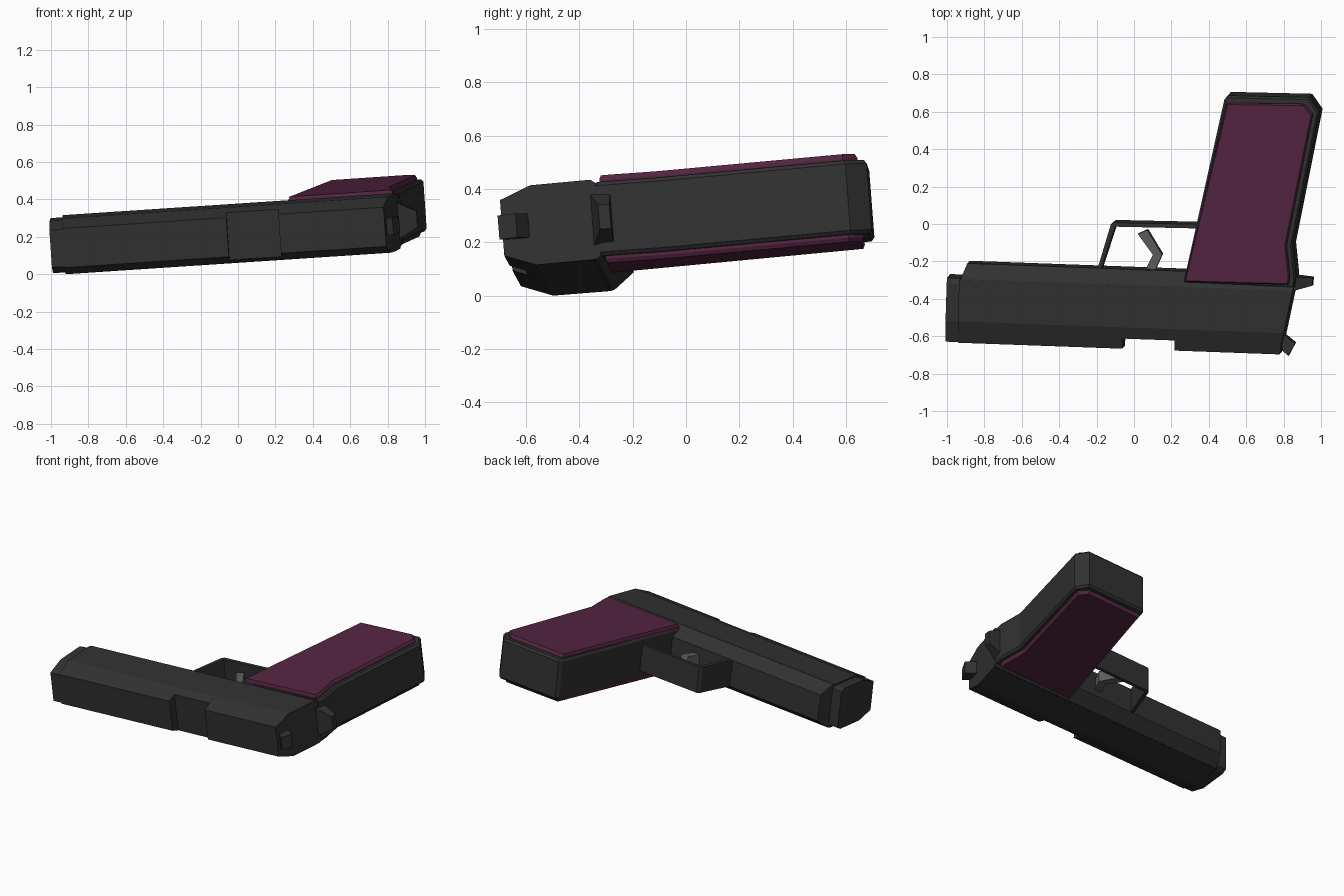
import bpy, bmesh
from mathutils import Matrix, Vector

if "Cube" in bpy.data.objects:
    bpy.data.objects.remove(bpy.data.objects["Cube"])

# Tilted frame: U runs along the barrel, V down the grip, W across the thickness
W = Vector((-0.069, -0.078, 1)).normalized()
U = Vector((1, -0.031, 0))
U = (U - W * U.dot(W)).normalized()
V = W.cross(U)
FRAME = Matrix((U, V, W)).transposed().to_4x4()


def material(name, r, g, b):
    m = bpy.data.materials.new(name)
    m.diffuse_color = (r, g, b, 1)
    m.use_nodes = True
    m.node_tree.nodes["Principled BSDF"].inputs["Base Color"].default_value = m.diffuse_color
    return m


BLACK = material("dark gunmetal", 0.031, 0.031, 0.031)
PURPLE = material("plum grip", 0.088, 0.018, 0.052)
GREY = material("trigger grey", 0.11, 0.11, 0.11)
parts = []


def from_top(x, y, w):
    """Turn a point seen from above at thickness w into (u, v)."""
    x, y = x - W.x * w, y - W.y * w
    d = U.x * V.y - V.x * U.y
    return (x * V.y - V.x * y) / d, (U.x * y - U.y * x) / d


def finish(name, bm, mat):
    bmesh.ops.recalc_face_normals(bm, faces=bm.faces)
    me = bpy.data.meshes.new(name)
    bm.to_mesh(me)
    bm.free()
    me.transform(FRAME)
    me.materials.append(mat)
    ob = bpy.data.objects.new(name, me)
    bpy.context.collection.objects.link(ob)
    parts.append(ob)


def bridge(name, a, b, mat, inset=0, depth=0):
    """Solid between two matching loops, with optional bevelled end caps."""
    bm = bmesh.new()
    la, lb = [[bm.verts.new(p) for p in loop] for loop in (a, b)]
    caps = [bm.faces.new(la[::-1]), bm.faces.new(lb)]
    n = len(la)
    for i in range(n):
        j = (i + 1) % n
        bm.faces.new((la[i], la[j], lb[j], lb[i]))
    bmesh.ops.recalc_face_normals(bm, faces=bm.faces)
    if inset:
        bmesh.ops.inset_individual(bm, faces=caps, thickness=inset, depth=depth)
    finish(name, bm, mat)


def plate(name, outline, half, mat, inset=0, depth=0):
    """Side profile read from above, extruded evenly across the thickness."""
    uv = [from_top(x, y, half + depth) for x, y in outline]
    bridge(name, [(u, v, -half) for u, v in uv], [(u, v, half) for u, v in uv], mat, inset, depth)


def bar(name, half_section, start, end, mat):
    """Mirrored (v, w) section run along the barrel between two end functions."""
    sec = half_section + [(v, -w) for v, w in reversed(half_section)]
    bridge(name, [(start(v), v, w) for v, w in sec], [(end(v), v, w) for v, w in sec], mat)


def at(u):
    return lambda v: u


def rear(v):
    return 0.876 + 0.18 * (v + 0.264)


# Slide: full-height lengths either side of the lowered ejection port
full = [(-0.31, 0.15), (-0.53, 0.15), (-0.648, 0.105)]
port = [(-0.31, 0.15), (-0.53, 0.15), (-0.592, 0.127)]
bar("slide_front", full, at(-0.918), at(-0.036), BLACK)
bar("slide_port", port, at(-0.036), at(0.243), BLACK)
bar("slide_rear", full, at(0.243), rear, BLACK)
bar("muzzle_cap", [(-0.30, 0.125), (-0.33, 0.14), (-0.53, 0.14), (-0.645, 0.10)],
    at(-0.985), at(-0.915), BLACK)

# Frame under the slide, with sloped nose
bar("frame", [(-0.33, 0.15), (-0.30, 0.148), (-0.222, 0.09)],
    lambda v: -0.881 + 0.37 * (v + 0.222), rear, BLACK)

# Trigger guard and trigger
plate("trigger_guard", [(-0.20, -0.24), (-0.125, 0.01), (-0.11, 0.022), (0.36, 0.012), (0.36, -0.01),
                        (-0.102, 0.0), (-0.18, -0.24)], 0.09, BLACK)
plate("trigger", [(0.02, -0.04), (0.07, -0.018), (0.15, -0.15), (0.11, -0.24),
                  (0.055, -0.24), (0.10, -0.15)], 0.04, GREY)

# Grip body and the raised coloured panels showing on both sides
plate("grip_body", [(0.264, -0.30), (0.482, 0.68), (0.50, 0.70), (0.935, 0.69), (0.99, 0.61),
                    (0.848, -0.10), (0.865, -0.27), (0.855, -0.33)], 0.125, BLACK, 0.012, 0.014)
plate("grip_panels", [(0.268, -0.295), (0.496, 0.66), (0.905, 0.655), (0.955, 0.60),
                      (0.815, -0.10), (0.833, -0.27), (0.825, -0.312)], 0.15, PURPLE, 0.009, 0.015)

# Tapered tang behind the grip
bridge("tang", [(0.84, v, w) for v, w in ((-0.23, -0.11), (-0.23, 0.11), (-0.315, 0.11), (-0.315, -0.11))],
       [(0.968, v, w) for v, w in ((-0.236, -0.045), (-0.236, 0.045), (-0.278, 0.045), (-0.278, -0.045))], BLACK)

# Hammer
plate("hammer", [(0.79, -0.57), (0.815, -0.588), (0.86, -0.625), (0.825, -0.692), (0.79, -0.66)], 0.045, BLACK)

# Centre the model and rest it on the ground
pts = [v.co for ob in parts for v in ob.data.vertices]
lo = [min(p[i] for p in pts) for i in range(3)]
hi = [max(p[i] for p in pts) for i in range(3)]
shift = Matrix.Translation((-(lo[0] + hi[0]) / 2, -(lo[1] + hi[1]) / 2, -lo[2]))
for ob in parts:
    ob.data.transform(shift)
